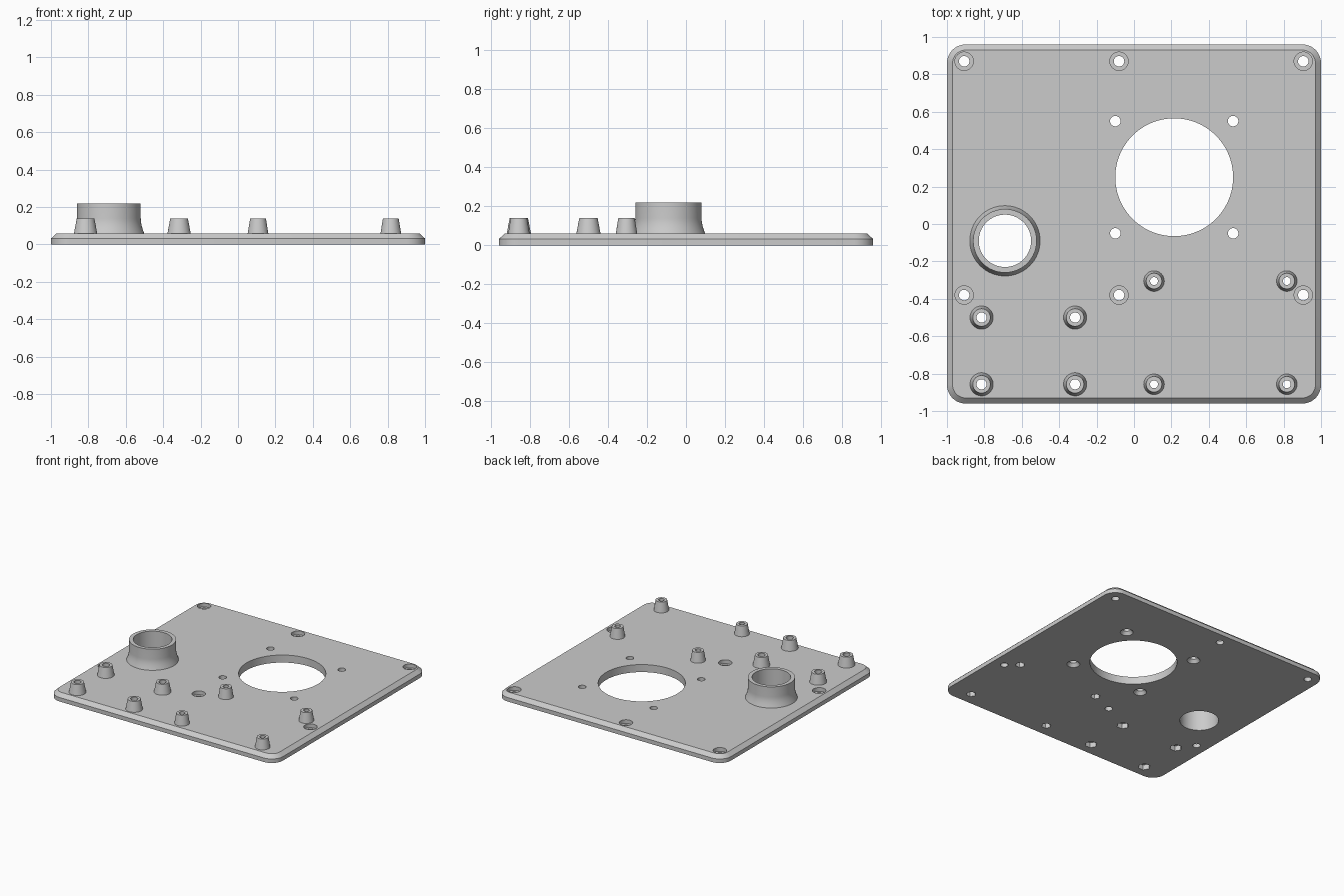
import bpy, bmesh, math

cube = bpy.data.objects.get("Cube")
if cube:
    bpy.data.objects.remove(cube, do_unlink=True)

grey = bpy.data.materials.new("matte grey")
grey.use_nodes = True
COLOUR = (0.6, 0.6, 0.6, 1)
grey.diffuse_color = COLOUR
grey.node_tree.nodes["Principled BSDF"].inputs["Base Color"].default_value = COLOUR

TOP = 0.06


def make_object(name, bm):
    bmesh.ops.recalc_face_normals(bm, faces=bm.faces)
    mesh = bpy.data.meshes.new(name)
    bm.to_mesh(mesh)
    bm.free()
    mesh.materials.append(grey)
    obj = bpy.data.objects.new(name, mesh)
    bpy.context.collection.objects.link(obj)
    return obj


def smooth(obj):
    bpy.ops.object.select_all(action='DESELECT')
    obj.select_set(True)
    bpy.context.view_layer.objects.active = obj
    bpy.ops.object.shade_smooth_by_angle(angle=math.radians(30))


def bridge(bm, a, b):
    for i in range(len(a)):
        j = (i + 1) % len(a)
        bm.faces.new((a[i], a[j], b[j], b[i]))


def ring(bm, x, y, r, z, n):
    return [bm.verts.new((x + r * math.cos(2 * math.pi * i / n),
                          y + r * math.sin(2 * math.pi * i / n), z)) for i in range(n)]


def lathe(name, x, y, profile, n=48):
    """Tubular part turned from a (radius, height) profile."""
    bm = bmesh.new()
    rings = [ring(bm, x, y, r, z, n) for r, z in profile]
    for a, b in zip(rings, rings[1:]):
        bridge(bm, a, b)
    obj = make_object(name, bm)
    smooth(obj)
    return obj


def add_cutter(bm, x, y, profile, n=48):
    """Closed turned solid used to drill a stepped hole."""
    rings = [ring(bm, x, y, r, z, n) for r, z in profile]
    for a, b in zip(rings, rings[1:]):
        bridge(bm, a, b)
    bm.faces.new(rings[0][::-1])
    bm.faces.new(rings[-1])


def plate_outline(bm, inset, z, radius=0.1, steps=10):
    verts = []
    r = radius - inset
    for k, (sx, sy) in enumerate(((1, 1), (-1, 1), (-1, -1), (1, -1))):
        for s in range(steps + 1):
            a = math.pi / 2 * (k + s / steps)
            verts.append(bm.verts.new((sx * (1 - radius) + r * math.cos(a),
                                       sy * (0.96 - radius) + r * math.sin(a), z)))
    return verts


# Plate with rounded corners and a chamfered upper edge
bm = bmesh.new()
outlines = [plate_outline(bm, i, z) for i, z in ((0, 0), (0, 0.032), (0.03, TOP))]
for a, b in zip(outlines, outlines[1:]):
    bridge(bm, a, b)
bm.faces.new(outlines[0][::-1])
bm.faces.new(outlines[-1])
plate = make_object("base_plate", bm)

# Positions of the repeated features
corner_screws = [(x, y) for x in (-0.908, -0.08, 0.905) for y in (0.87, -0.38)]
fan_x, fan_y = 0.215, 0.25
fan_screws = [(fan_x + sx * 0.315, fan_y + sy * 0.3) for sx in (-1, 1) for sy in (-1, 1)]
wide_posts = [(x, y) for x in (-0.815, -0.315) for y in (-0.5, -0.857)]
slim_posts = [(x, y) for x in (0.107, 0.817) for y in (-0.305, -0.857)]
spout_x, spout_y, bore = -0.69, -0.09, 0.14

# Holes through the plate
LOW, HIGH = -0.05, 0.1
bm = bmesh.new()
add_cutter(bm, fan_x, fan_y, [(0.315, LOW), (0.315, HIGH)], 96)
add_cutter(bm, spout_x, spout_y, [(bore, LOW), (bore, HIGH)], 64)
for x, y in corner_screws:      # recessed from above
    add_cutter(bm, x, y, [(0.028, LOW), (0.028, 0.03), (0.049, 0.03), (0.049, HIGH)])
for x, y in fan_screws:         # countersunk from below
    add_cutter(bm, x, y, [(0.047, LOW), (0.047, 0), (0.028, 0.025), (0.028, HIGH)])
for x, y in wide_posts:         # hexagonal nut pockets from below
    add_cutter(bm, x, y, [(0.045, LOW), (0.045, 0.04)], 6)
    add_cutter(bm, x, y, [(0.027, 0.03), (0.027, HIGH)])
for x, y in slim_posts:
    add_cutter(bm, x, y, [(0.035, LOW), (0.035, 0.04)], 6)
    add_cutter(bm, x, y, [(0.021, 0.03), (0.021, HIGH)])
cutter = make_object("hole_cutter", bm)
cutter.hide_render = True

mod = plate.modifiers.new("holes", 'BOOLEAN')
mod.operation = 'DIFFERENCE'
mod.solver = 'EXACT'
mod.use_self = True
mod.object = cutter
bpy.context.view_layer.objects.active = plate
bpy.ops.object.modifier_apply(modifier=mod.name)
bpy.data.objects.remove(cutter, do_unlink=True)
smooth(plate)

# Pipe spout with a flared foot
flare = [(0.188 - 0.018 * math.sin(math.pi / 2 * t / 6), TOP + 0.08 * t / 6) for t in range(7)]
lathe("pipe_spout", spout_x, spout_y,
      flare + [(0.17, 0.22), (bore, 0.22), (bore, TOP)], 64)

# Tapered mounting posts
for label, spots, foot, tip, hole in (("wide_post", wide_posts, 0.062, 0.047, 0.027),
                                      ("slim_post", slim_posts, 0.055, 0.042, 0.021)):
    for i, (x, y) in enumerate(spots, 1):
        lathe(f"{label}_{i}", x, y,
              [(foot, TOP), (tip, 0.14), (hole, 0.14), (hole, TOP)])
